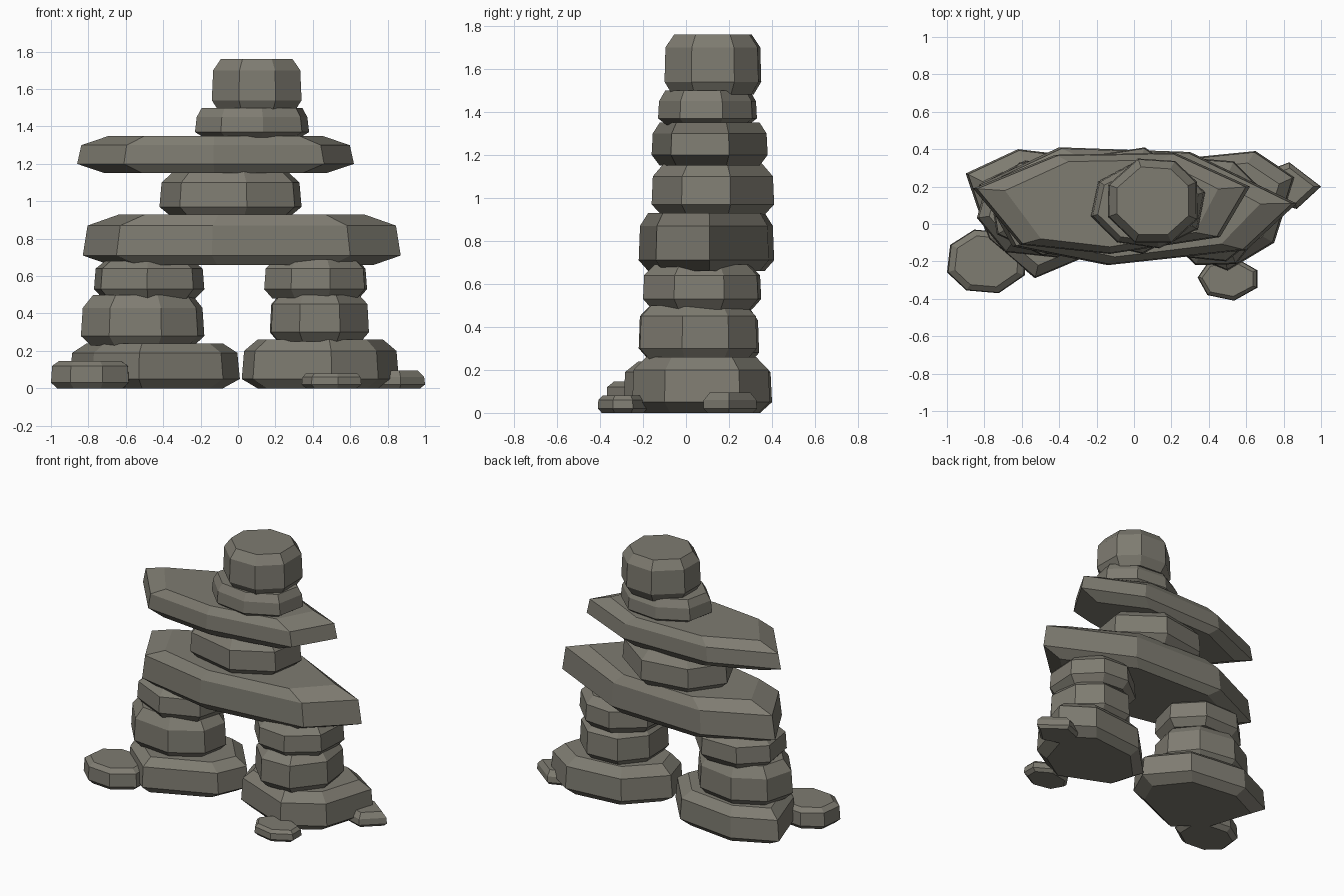
import bpy
import bmesh
import math
import random

cube = bpy.data.objects.get("Cube")
if cube:
    bpy.data.objects.remove(cube, do_unlink=True)

rng = random.Random(4)

# One weathered grey-olive stone colour
stone_mat = bpy.data.materials.new("grey olive stone")
stone_mat.use_nodes = True
colour = (0.21, 0.2, 0.165, 1)
stone_mat.diffuse_color = colour
bsdf = stone_mat.node_tree.nodes["Principled BSDF"]
bsdf.inputs["Base Color"].default_value = colour
bsdf.inputs["Roughness"].default_value = 0.9


def build_stone(name, outline, levels, top=(0.8, 0.8), bottom=(0.84, 0.84)):
    """Chamfered stone: the outline repeated at four heights, narrowed at both ends."""
    xs, ys = zip(*outline)
    cx, cy = (min(xs) + max(xs)) / 2, (min(ys) + max(ys)) / 2
    scales = (bottom, (1, 1), (0.97, 0.98), top)
    bm = bmesh.new()
    rings = []
    for z, (sx, sy) in zip(levels, scales):
        rings.append([bm.verts.new((cx + (x - cx) * sx, cy + (y - cy) * sy, z))
                      for x, y in outline])
    count = len(outline)
    bm.faces.new(rings[0])
    bm.faces.new(rings[-1])
    for low, high in zip(rings, rings[1:]):
        for i in range(count):
            j = (i + 1) % count
            bm.faces.new((low[i], low[j], high[j], high[i]))
    bmesh.ops.recalc_face_normals(bm, faces=bm.faces)
    mesh = bpy.data.meshes.new(name)
    bm.to_mesh(mesh)
    bm.free()
    mesh.materials.append(stone_mat)
    obj = bpy.data.objects.new(name, mesh)
    bpy.context.collection.objects.link(obj)
    return obj


def rough_polygon(sides, turn, x_range, y_range):
    """Slightly uneven polygon stretched to fill the given ranges."""
    points = []
    for i in range(sides):
        angle = math.tau * (i + turn + rng.uniform(-0.1, 0.1)) / sides
        points.append((math.cos(angle), math.sin(angle)))

    def fit(values, low, high):
        a, b = min(values), max(values)
        return [low + (v - a) / (b - a) * (high - low) for v in values]

    xs, ys = zip(*points)
    return list(zip(fit(xs, *x_range), fit(ys, *y_range)))


def round_stone(name, sides, turn, x_range, y_range, levels, **ends):
    return build_stone(name, rough_polygon(sides, turn, x_range, y_range), levels, **ends)


# Wide foot stones
build_stone("right_foot_stone",
            [(-.9, .27), (-.78, -.08), (-.53, -.29), (-.08, -.1),
             (.01, .1), (-.2, .35), (-.62, .4)],
            (0, .05, .19, .24), bottom=(.8, .84))
build_stone("left_foot_stone",
            [(.02, .12), (.08, -.08), (.5, -.25), (.75, -.1),
             (.86, .25), (.65, .39), (.25, .35)],
            (0, .05, .2, .26), bottom=(.8, .84))

# Stacked leg stones
round_stone("right_leg_lower", 8, .3, (-.84, -.18), (-.18, .34), (.23, .28, .43, .5))
round_stone("left_leg_lower", 8, .6, (.17, .7), (-.22, .33), (.25, .3, .45, .5))
round_stone("right_leg_upper", 7, .2, (-.77, -.18), (-.17, .33), (.48, .53, .64, .68))
round_stone("left_leg_upper", 8, .4, (.14, .69), (-.2, .35), (.48, .53, .64, .69))

# Long lintel slab across both legs
build_stone("lintel_slab",
            [(.87, .11), (.3, .385), (-.4, .41), (-.83, .21),
             (-.65, -.12), (-.14, -.22), (.6, -.14)],
            (.66, .71, .87, .93), top=(.77, .86), bottom=(.83, .86))

# Waist stone between the slabs
round_stone("waist_stone", 7, .4, (-.42, .34), (-.16, .41), (.92, .97, .1 + 1, 1.16))

# Arm slab
build_stone("arm_slab",
            [(.62, .2), (.22, .38), (-.42, .37), (-.86, .19),
             (-.61, -.11), (-.13, -.16), (.46, -.07)],
            (1.15, 1.2, 1.3, 1.35), top=(.77, .86), bottom=(.8, .86))

# Neck and head
round_stone("neck_stone", 8, .3, (-.23, .38), (-.13, .33), (1.34, 1.37, 1.45, 1.5), top=(.88, .85))
round_stone("head_stone", 8, .5, (-.14, .34), (-.1, .35), (1.48, 1.54, 1.7, 1.76))

# Loose stones on the ground
round_stone("right_pebble", 8, .4, (-1, -.58), (-.37, -.03), (0, .03, .12, .145))
round_stone("front_pebble", 7, .5, (.34, .66), (-.41, -.18), (0, .02, .06, .08), top=(.85, .8))
build_stone("left_pebble",
            [(1, .2), (.83, .33), (.7, .28), (.68, .14), (.87, .08)],
            (0, .02, .06, .095), top=(.75, .75))
